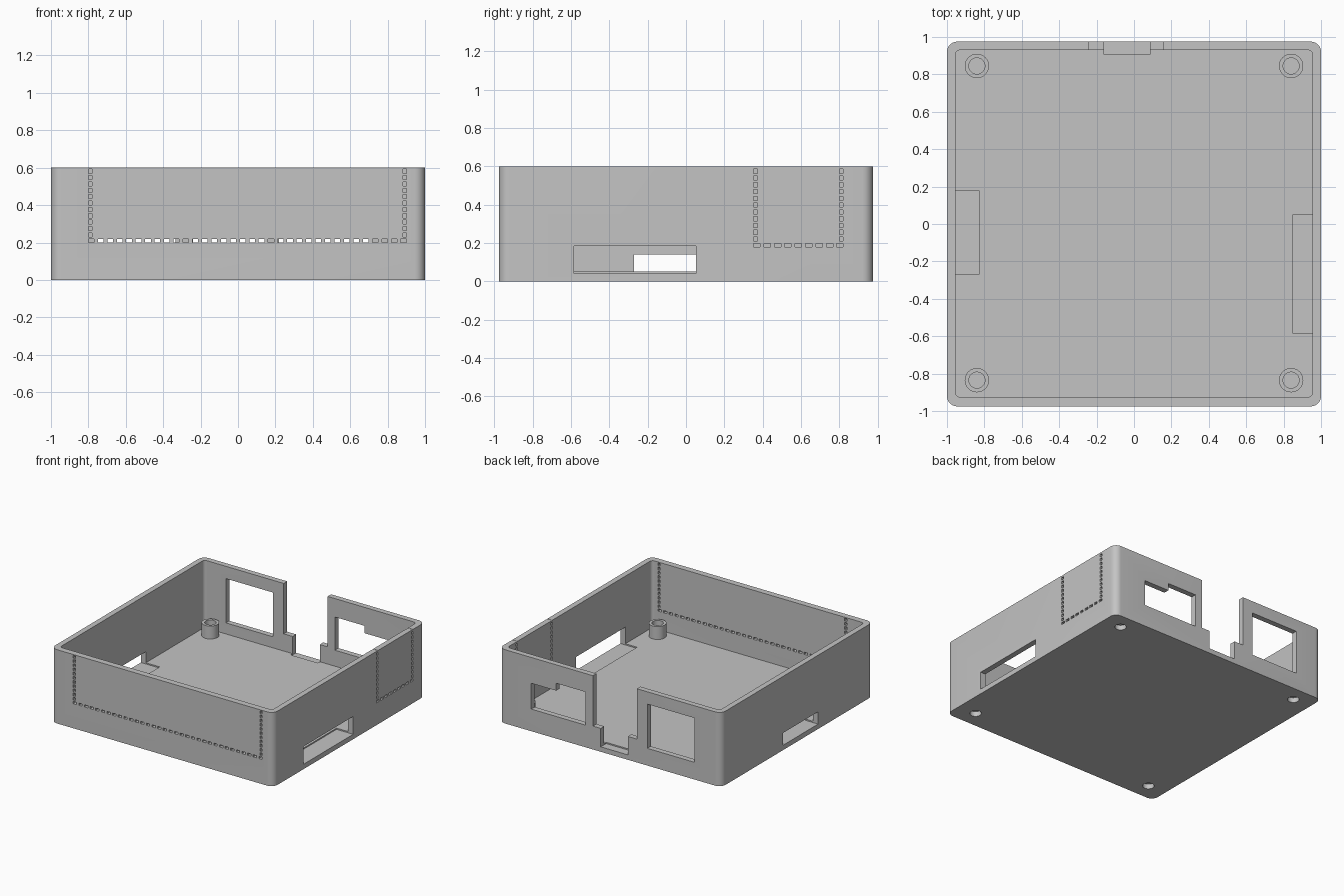
import bpy, bmesh, math
from mathutils import Matrix, Vector

if "Cube" in bpy.data.objects:
    bpy.data.objects.remove(bpy.data.objects["Cube"])

grey = bpy.data.materials.new("mid_grey_plastic")
grey.use_nodes = True
grey.diffuse_color = (0.55, 0.55, 0.55, 1)
grey.node_tree.nodes["Principled BSDF"].inputs["Base Color"].default_value = grey.diffuse_color


def make(name, bm):
    bmesh.ops.recalc_face_normals(bm, faces=bm.faces)
    mesh = bpy.data.meshes.new(name)
    bm.to_mesh(mesh)
    bm.free()
    mesh.materials.append(grey)
    ob = bpy.data.objects.new(name, mesh)
    bpy.context.collection.objects.link(ob)
    return ob


def add_box(bm, x, y, z):
    """Box from (min, max) ranges on each axis."""
    lo, hi = Vector((x[0], y[0], z[0])), Vector((x[1], y[1], z[1]))
    mat = Matrix.Translation((lo + hi) / 2) @ Matrix.Diagonal((*(hi - lo), 1))
    bmesh.ops.create_cube(bm, size=1, matrix=mat)


def rounded_box(name, x, y, z, radius):
    bm = bmesh.new()
    add_box(bm, x, y, z)
    uprights = [e for e in bm.edges if abs(e.verts[0].co.z - e.verts[1].co.z) > 0.1]
    bmesh.ops.bevel(bm, geom=uprights, offset=radius, segments=8, profile=0.5, affect='EDGES')
    return make(name, bm)


def boxes(name, ranges):
    bm = bmesh.new()
    for r in ranges:
        add_box(bm, *r)
    return make(name, bm)


def select_only(ob):
    bpy.ops.object.select_all(action='DESELECT')
    ob.select_set(True)
    bpy.context.view_layer.objects.active = ob


def cut(ob, cutter):
    cutter.hide_render = True
    mod = ob.modifiers.new("cut", 'BOOLEAN')
    mod.operation, mod.solver, mod.object = 'DIFFERENCE', 'EXACT', cutter
    select_only(ob)
    bpy.ops.object.modifier_apply(modifier=mod.name)
    bpy.data.objects.remove(cutter)


def dashes(start, end, count, length):
    step = (end - start - length) / (count - 1)
    return [(start + i * step, start + i * step + length) for i in range(count)]


# Open tray with rounded corners
tray = rounded_box("case_tray", (-1, 1), (-0.975, 0.975), (0, 0.6), 0.055)
cut(tray, rounded_box("cavity", (-0.955, 0.955), (-0.925, 0.93), (0.05, 0.8), 0.025))

# Port openings in the side and back walls, some sunk slightly into the floor
back = (0.915, 1.1)
cut(tray, boxes("openings", [
    ((0.85, 1.1), (-0.585, 0.052), (0.04, 0.185)),
    ((-1.1, -0.83), (-0.27, 0.18), (0.04, 0.14)),
    ((-0.76, -0.335), back, (0.14, 0.5)),
    ((0.22, 0.71), back, (0.18, 0.39)),
    ((-0.24, 0.155), back, (0.19, 0.8)),
]))
cut(tray, boxes("opening_steps", [
    ((0.22, 0.485), back, (0.3, 0.45)),
    ((-0.16, 0.085), (0.905, 1.1), (0.04, 0.3)),
]))

# Perforated break-out panels on the front and right walls
front, right = (-1.1, -0.9), (0.93, 1.1)
holes = [(d, front, (0.2, 0.218)) for d in dashes(-0.8, 0.9, 34, 0.03)]
for col in ((-0.8, -0.78), (0.882, 0.9)):
    holes += [(col, front, d) for d in dashes(0.23, 0.592, 11, 0.022)]
holes += [(right, d, (0.18, 0.198)) for d in dashes(0.352, 0.82, 9, 0.034)]
for col in ((0.352, 0.372), (0.8, 0.82)):
    holes += [(right, col, d) for d in dashes(0.21, 0.62, 12, 0.022)]
cut(tray, boxes("perforations", holes))

# Screw recesses under the floor
spots = [(x, y) for x in (-0.84, 0.84) for y in (-0.835, 0.845)]
bm = bmesh.new()
for x, y in spots:
    bmesh.ops.create_cone(bm, cap_ends=True, segments=32, radius1=0.043, radius2=0.043,
                          depth=0.08, matrix=Matrix.Translation((x, y, 0)))
cut(tray, make("screw_recesses", bm))

# Hollow standoffs in the corners
profile = [(0, 0.06), (0.043, 0.06), (0.043, 0.155), (0.065, 0.155), (0.065, 0.045)]
parts = [tray]
for i, (x, y) in enumerate(spots):
    bm = bmesh.new()
    verts = [bm.verts.new((r, 0, z)) for r, z in profile]
    edges = [bm.edges.new(pair) for pair in zip(verts, verts[1:])]
    bmesh.ops.spin(bm, geom=verts + edges, cent=(0, 0, 0), axis=(0, 0, 1),
                   angle=math.tau, steps=32, use_duplicate=False)
    bmesh.ops.remove_doubles(bm, verts=bm.verts, dist=0.0005)
    bmesh.ops.translate(bm, verts=bm.verts, vec=(x, y, 0))
    bm.normal_update()
    # Outward normals: the floor of the hole looks up
    ob = make(f"standoff_{i + 1}", bm)
    if any(p.normal.z < -0.5 for p in ob.data.polygons):
        ob.data.flip_normals()
    parts.append(ob)

for ob in parts:
    select_only(ob)
    bpy.ops.object.shade_smooth_by_angle(angle=math.radians(30))
